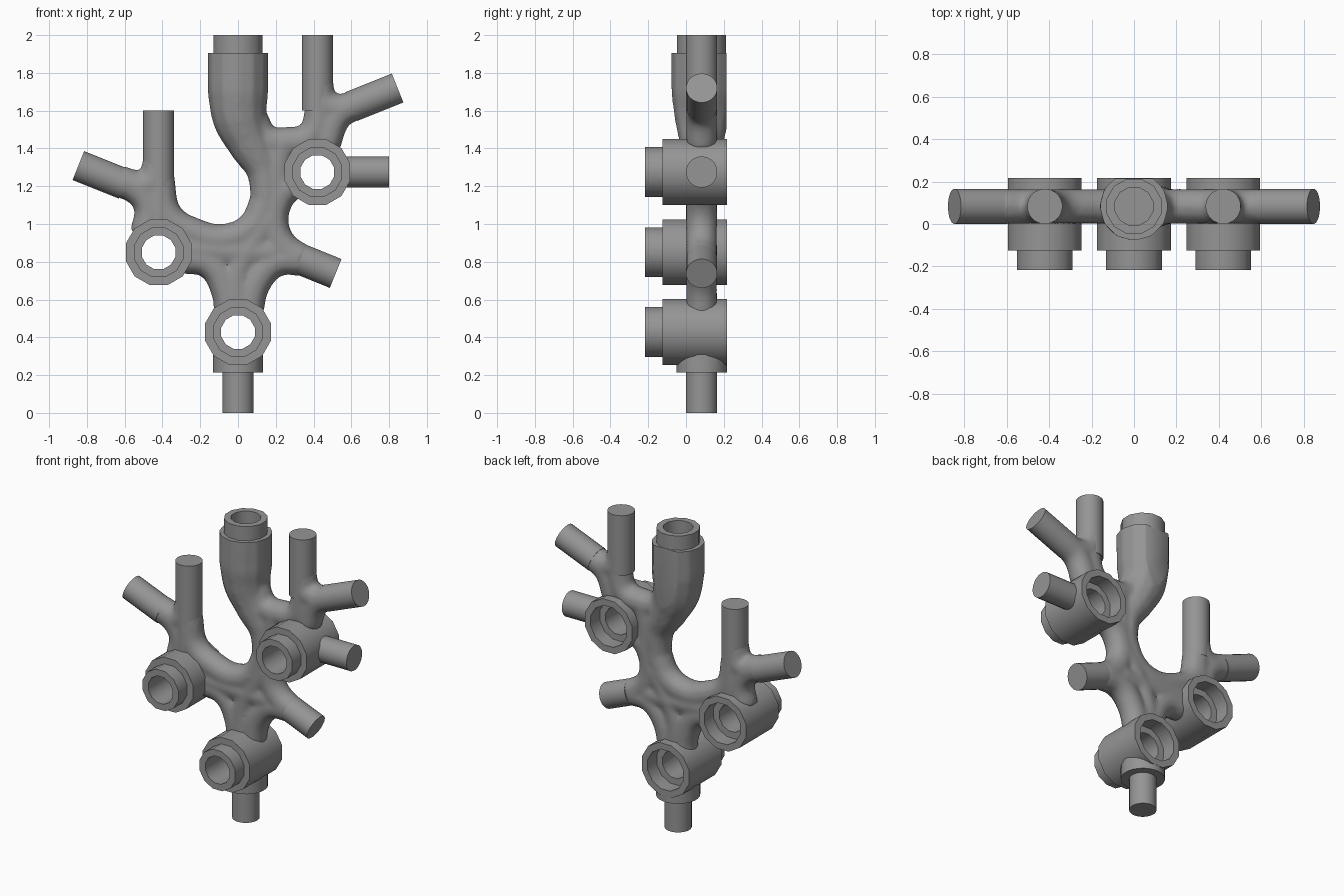
import bpy, bmesh, math
from mathutils import Vector, Matrix

cube = bpy.data.objects.get("Cube")
if cube:
    bpy.data.objects.remove(cube)

MID = 0.083   # depth of the plane all branches lie in
R = 0.083     # branch radius

grey = bpy.data.materials.new("plain grey")
grey.use_nodes = True
grey.diffuse_color = (0.3, 0.3, 0.3, 1)
grey.node_tree.nodes["Principled BSDF"].inputs["Base Color"].default_value = (0.3, 0.3, 0.3, 1)


def select(obj):
    bpy.ops.object.select_all(action='DESELECT')
    obj.select_set(True)
    bpy.context.view_layer.objects.active = obj


def finish(obj, angle=35):
    select(obj)
    obj.data.materials.clear()
    obj.data.materials.append(grey)
    bpy.ops.object.shade_smooth_by_angle(angle=math.radians(angle))


def new_object(name, bm):
    bmesh.ops.recalc_face_normals(bm, faces=bm.faces)
    mesh = bpy.data.meshes.new(name)
    bm.to_mesh(mesh)
    bm.free()
    obj = bpy.data.objects.new(name, mesh)
    bpy.context.collection.objects.link(obj)
    return obj


def rod(name, a, b, radius, sides=24):
    a, b = Vector(a), Vector(b)
    turn = Vector((0, 0, 1)).rotation_difference(b - a).to_matrix().to_4x4()
    spin = Matrix.Rotation(math.pi / sides, 4, 'Z')
    bm = bmesh.new()
    bmesh.ops.create_cone(bm, cap_ends=True, segments=sides, radius1=radius, radius2=radius,
                          depth=(b - a).length,
                          matrix=Matrix.Translation((a + b) / 2) @ turn @ spin)
    return new_object(name, bm)


def box(name, low, high):
    low, high = Vector(low), Vector(high)
    bm = bmesh.new()
    bmesh.ops.create_cube(bm, size=1, matrix=Matrix.Translation((low + high) / 2)
                          @ Matrix.Diagonal((*(high - low), 1)))
    return new_object(name, bm)


def socket(name, x, z, sides=12):
    # stepped tube with a counterbore at the back
    profile = [(.18, .217), (.18, -.125), (.136, -.125), (.136, -.217),
               (.092, -.217), (.092, .12), (.136, .12), (.136, .217)]
    bm = bmesh.new()
    loops = []
    for r, y in profile:
        angles = [(i + .5) * math.tau / sides for i in range(sides)]
        loops.append([bm.verts.new((x + r * math.cos(t), y, z + r * math.sin(t))) for t in angles])
    for k, ring in enumerate(loops):
        after = loops[(k + 1) % len(loops)]
        for i in range(sides):
            j = (i + 1) % sides
            bm.faces.new((ring[i], ring[j], after[j], after[i]))
    finish(new_object(name, bm))


def cut(obj, cutters):
    select(obj)
    for c in cutters:
        mod = obj.modifiers.new("cut", 'BOOLEAN')
        mod.operation = 'DIFFERENCE'
        mod.solver = 'EXACT'
        mod.object = c
        bpy.ops.object.modifier_apply(modifier=mod.name)


# Branch paths in the front plane, all of one thickness
paths = [
    [(-.045, .5), (-.06, .64), (-.15, .79), (-.3, .82)],
    [(.045, .5), (.1, .7), (.2, .8), (.34, .81)],
    [(-.42, 1.25), (-.37, 1.04), (-.23, .95), (-.07, .92), (.07, .98), (.15, 1.13)],
    [(.34, .81), (.24, .88), (.19, .98), (.2, 1.1), (.26, 1.19), (.4, 1.25)],
    [(0, .5), (0, .75), (.08, .9), (.18, 1.05)],
    [(-.3, .87), (0, .85), (.2, .85)],
    [(-.49, .95), (-.47, 1.09), (-.53, 1.18), (-.64, 1.228)],
    [(-.42, .95), (-.42, 1.4)],
    [(-.42, 1.33), (-.47, 1.21), (-.64, 1.228)],
    [(.08, 1.55), (.14, 1.45), (.27, 1.432), (.38, 1.46), (.43, 1.57), (.42, 1.78)],
    [(.46, 1.42), (.53, 1.58), (.62, 1.63), (.7, 1.663)],
    [(.42, 1.75), (.45, 1.64), (.55, 1.6)],
    [(.2, 1.1), (.21, 1.3), (.23, 1.43)],
]
tubes = [[(x, z, R) for x, z in p] for p in paths]
# Neck widening into the top funnel
tubes.append([(.15, 1.08, R), (.135, 1.28, .09), (.06, 1.43, .118), (.01, 1.56, .145),
              (0, 1.7, .162), (0, 1.85, .162), (0, 2.1, .162)])

curve = bpy.data.curves.new("body", 'CURVE')
curve.dimensions = '3D'
curve.bevel_depth = 1
curve.bevel_resolution = 4
curve.use_fill_caps = True
for t in tubes:
    s = curve.splines.new('BEZIER')
    s.bezier_points.add(len(t) - 1)
    for p, (x, z, r) in zip(s.bezier_points, t):
        p.co = (x, MID, z)
        p.radius = r
        p.handle_left_type = p.handle_right_type = 'AUTO'
body = bpy.data.objects.new("branching_body", curve)
bpy.context.collection.objects.link(body)
select(body)
bpy.ops.object.convert(target='MESH')
body = bpy.context.object

# Fuse the branches and soften the joints
mod = body.modifiers.new("fuse", 'REMESH')
mod.mode = 'VOXEL'
mod.voxel_size = 0.014
bpy.ops.object.modifier_apply(modifier=mod.name)
mod = body.modifiers.new("soften", 'SMOOTH')
mod.iterations = 8
bpy.ops.object.modifier_apply(modifier=mod.name)

# Sockets and the space cleared for them
centres = {"lower": (0, .428), "left_arm": (-.42, .85), "right_arm": (.42, 1.275)}
clear = [rod("clearance", (x, -.4, z), (x, .4, z), .16) for x, z in centres.values()]
for name, (x, z) in centres.items():
    socket(name + "_socket", x, z)

# Funnel: flat back, square rim and bore
bore = rod("bore", (0, MID, 1.6), (0, MID, 2.2), .092, 12)
trims = [box("back_trim", (-.4, .215, 1), (.4, .6, 2.4)),
         box("top_trim", (-.25, -.4, 1.905), (.25, .6, 2.4))]
cut(body, clear + trims + [bore])
finish(body, 40)

neck = rod("funnel_neck", (0, MID, 1.8), (0, MID, 2), .134, 12)
cut(neck, [bore])
finish(neck)

# Bottom collar and peg
collar = rod("bottom_collar", (0, MID, .215), (0, MID, .4), .134, 24)
cut(collar, clear[:1])
finish(collar)
finish(rod("bottom_peg", (0, MID, 0), (0, MID, .24), R))

# Branch end pegs
for name, a, b in [
    ("left_low_peg", (.33, .814), (.517, .738)),
    ("left_side_peg", (.57, 1.275), (.8, 1.275)),
    ("left_upright_peg", (.42, 1.6), (.42, 2)),
    ("left_slanted_peg", (.6, 1.622), (.845, 1.72)),
    ("right_upright_peg", (-.42, 1.2), (-.42, 1.6)),
    ("right_slanted_peg", (-.6, 1.211), (-.845, 1.309)),
]:
    finish(rod(name, (a[0], MID, a[1]), (b[0], MID, b[1]), R))

for c in clear + trims + [bore]:
    bpy.data.objects.remove(c)
